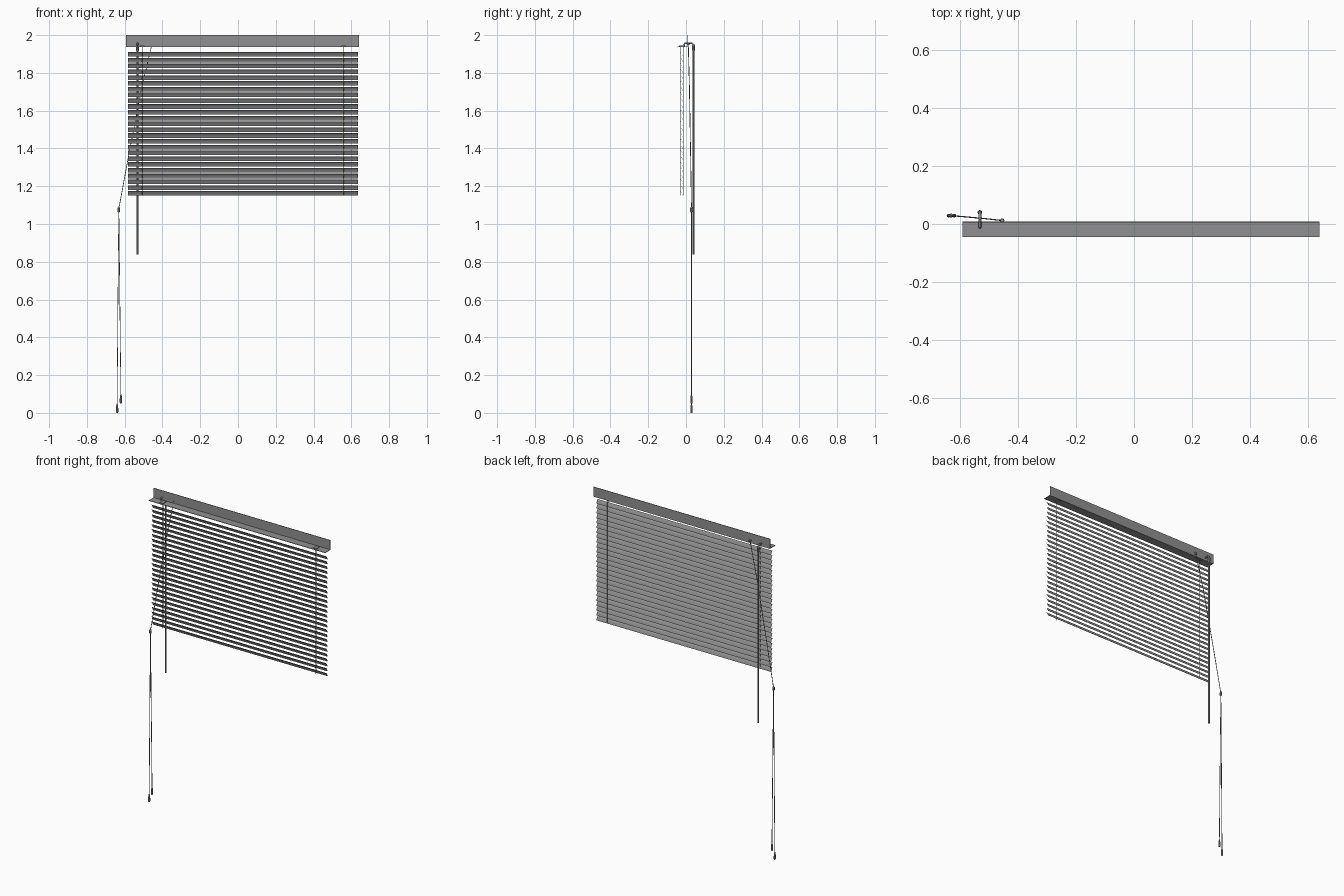
import bpy, bmesh, math
from mathutils import Vector

if "Cube" in bpy.data.objects:
    bpy.data.objects.remove(bpy.data.objects["Cube"], do_unlink=True)

grey = bpy.data.materials.new("plain_grey")
grey.use_nodes = True
grey.diffuse_color = (0.28, 0.28, 0.28, 1)
grey.node_tree.nodes["Principled BSDF"].inputs["Base Color"].default_value = (0.28, 0.28, 0.28, 1)


def finish(name, bm):
    bmesh.ops.recalc_face_normals(bm, faces=bm.faces)
    mesh = bpy.data.meshes.new(name)
    bm.to_mesh(mesh)
    bm.free()
    mesh.materials.append(grey)
    obj = bpy.data.objects.new(name, mesh)
    bpy.context.collection.objects.link(obj)
    return obj


def box(name, low, high):
    bm = bmesh.new()
    bmesh.ops.create_cube(bm, size=1)
    low, high = Vector(low), Vector(high)
    for v in bm.verts:
        v.co = (low + high) / 2 + v.co * (high - low)
    return finish(name, bm)


def strip(name, profile, x0, x1):
    """Extrude a closed (y, z) profile along x."""
    bm = bmesh.new()
    face = bm.faces.new([bm.verts.new((x0, y, z)) for y, z in profile])
    new = bmesh.ops.extrude_face_region(bm, geom=[face])["geom"]
    moved = [g for g in new if isinstance(g, bmesh.types.BMVert)]
    bmesh.ops.translate(bm, vec=(x1 - x0, 0, 0), verts=moved)
    return finish(name, bm)


def lathe(name, x, y, rings, sides=10):
    """Stack rings of (radius, z) into a closed turned solid."""
    bm = bmesh.new()
    loops = []
    for r, z in rings:
        loops.append([bm.verts.new((x + r * math.cos(math.tau * i / sides),
                                    y + r * math.sin(math.tau * i / sides), z))
                      for i in range(sides)])
    for a, b in zip(loops, loops[1:]):
        for i in range(sides):
            j = (i + 1) % sides
            bm.faces.new((a[i], a[j], b[j], b[i]))
    bm.faces.new(loops[0])
    bm.faces.new(loops[-1])
    return finish(name, bm)


def cord(name, points, radius):
    curve = bpy.data.curves.new(name, "CURVE")
    curve.dimensions = "3D"
    curve.bevel_depth = radius
    curve.bevel_resolution = 1
    curve.use_fill_caps = True
    spline = curve.splines.new("POLY")
    spline.points.add(len(points) - 1)
    for p, co in zip(spline.points, points):
        p.co = (*co, 1)
    curve.materials.append(grey)
    obj = bpy.data.objects.new(name, curve)
    bpy.context.collection.objects.link(obj)
    return obj


# Head rail: upright valance with a shelf at its foot
strip("head_rail", [(-0.045, 1.938), (0.008, 1.938), (0.008, 2.0), (0.005, 2.0),
                    (0.005, 1.941), (-0.045, 1.941)], -0.592, 0.64)

# Curved, tilted slats
count, top, bottom = 25, 1.898, 1.162
along = Vector((0.013, -0.024)).normalized()
across = Vector((-along.y, along.x))
for n in range(count):
    centre = Vector((-0.022, top + (bottom - top) * n / (count - 1)))
    outer, inner = [], []
    for i in range(5):
        t = i / 2 - 1
        p = centre + along * (0.0135 * t) + across * (0.0018 * (1 - t * t))
        outer.append(p + across * 0.0004)
        inner.append(p - across * 0.0004)
    strip(f"slat_{n + 1}", outer + inner[::-1], -0.583, 0.636)

# Ladder cords and their seats on the shelf
for side, x in (("right", -0.508), ("left", 0.561)):
    box(f"{side}_cord_seat", (x - 0.012, -0.038, 1.936), (x + 0.012, -0.004, 1.945))
    for place, y in (("front", -0.030), ("back", -0.015)):
        cord(f"{side}_{place}_ladder_cord", [(x, y, 1.94), (x, y, 1.15)], 0.0012)

# Tilt wand hanging from a bent hook
wand_x, wand_y = -0.532, 0.04
cord("wand_hook", [(wand_x, -0.012, 1.945), (wand_x, -0.006, 1.956), (wand_x, 0.03, 1.957),
                   (wand_x, 0.037, 1.952), (wand_x, wand_y, 1.935)], 0.005)
lathe("wand_collar", wand_x, wand_y, [(0.006, 1.915), (0.008, 1.92), (0.008, 1.945), (0.005, 1.953)])
lathe("tilt_wand", wand_x, wand_y, [(0.006, 0.838), (0.006, 1.93)], 6)

# Pull cord leaving the rail, through a joiner, down to two tassels
lathe("cord_guide", -0.455, 0.012, [(0.006, 1.947), (0.008, 1.951), (0.008, 1.957), (0.006, 1.961)])
joiner = (-0.631, 0.029, 1.08)
cord("upper_pull_cord", [(-0.455, 0.012, 1.955), (-0.508, 0.018, 1.73), (-0.585, 0.025, 1.33), joiner], 0.002)
lathe("cord_joiner", joiner[0], joiner[1],
      [(0.004, 1.062), (0.007, 1.067), (0.007, 1.084), (0.003, 1.092)])
for name, x, z in (("long", -0.64, 0.0), ("short", -0.62, 0.05)):
    cord(f"{name}_pull_cord", [joiner, ((joiner[0] + x) / 2, 0.029, 0.6), (x, 0.029, z + 0.04)], 0.002)
    tassel = lathe(f"{name}_tassel", x, 0.029, [(0.004, z), (0.0065, z + 0.005), (0.006, z + 0.028),
                                               (0.004, z + 0.042), (0.002, z + 0.05)])
